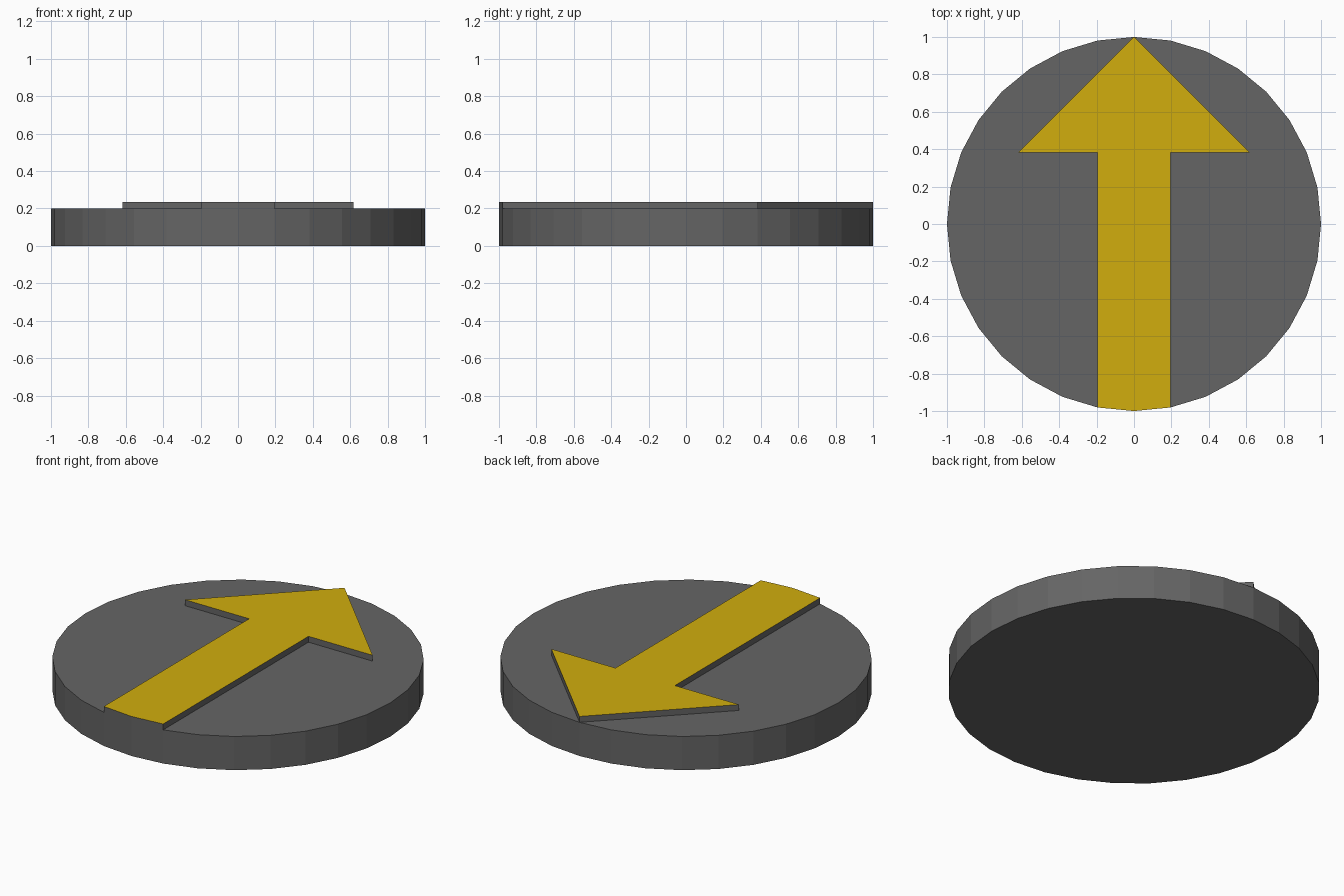
import bpy, bmesh, math

if "Cube" in bpy.data.objects:
    bpy.data.objects.remove(bpy.data.objects["Cube"])

DISC_H, ARROW_H, SIDES = 0.2, 0.235, 32


def material(name, rgb):
    m = bpy.data.materials.new(name)
    m.diffuse_color = (*rgb, 1)
    m.use_nodes = True
    m.node_tree.nodes["Principled BSDF"].inputs["Base Color"].default_value = m.diffuse_color
    return m


grey = material("dark_grey", (0.13, 0.13, 0.13))
yellow = material("golden_yellow", (0.64, 0.42, 0.004))


def prism(name, outline, z0, z1, mats, bottom=True):
    """Extrude an xy outline from z0 to z1; the top uses the last material."""
    bm = bmesh.new()
    base = bm.faces.new([bm.verts.new((x, y, z0)) for x, y in outline])
    up = bmesh.ops.extrude_face_region(bm, geom=[base], use_keep_orig=True)["geom"]
    bmesh.ops.translate(bm, vec=(0, 0, z1 - z0),
                        verts=[v for v in up if isinstance(v, bmesh.types.BMVert)])
    bmesh.ops.recalc_face_normals(bm, faces=bm.faces)
    for f in bm.faces:
        if f.normal.z > 0.9:
            f.material_index = len(mats) - 1
    if not bottom:
        bmesh.ops.delete(bm, geom=[f for f in bm.faces if f.normal.z < -0.9],
                         context='FACES_ONLY')
    mesh = bpy.data.meshes.new(name)
    bm.to_mesh(mesh)
    bm.free()
    for m in mats:
        mesh.materials.append(m)
    ob = bpy.data.objects.new(name, mesh)
    bpy.context.collection.objects.link(ob)
    return ob


# Round pad
rim = [(math.cos(math.tau * i / SIDES), math.sin(math.tau * i / SIDES))
       for i in range(SIDES)]
prism("round_pad", rim, 0, DISC_H, [grey])

# Raised arrow: grey sides, yellow top, tail following the rim
sx, sy = math.sin(math.tau / SIDES), math.cos(math.tau / SIDES)
half = [(sx, -sy), (sx, 0.383), (0.617, 0.383)]
arrow = [(0, -1)] + half + [(0, 1)] + [(-x, y) for x, y in reversed(half)]
prism("raised_arrow", arrow, DISC_H, ARROW_H, [grey, yellow], bottom=False)
